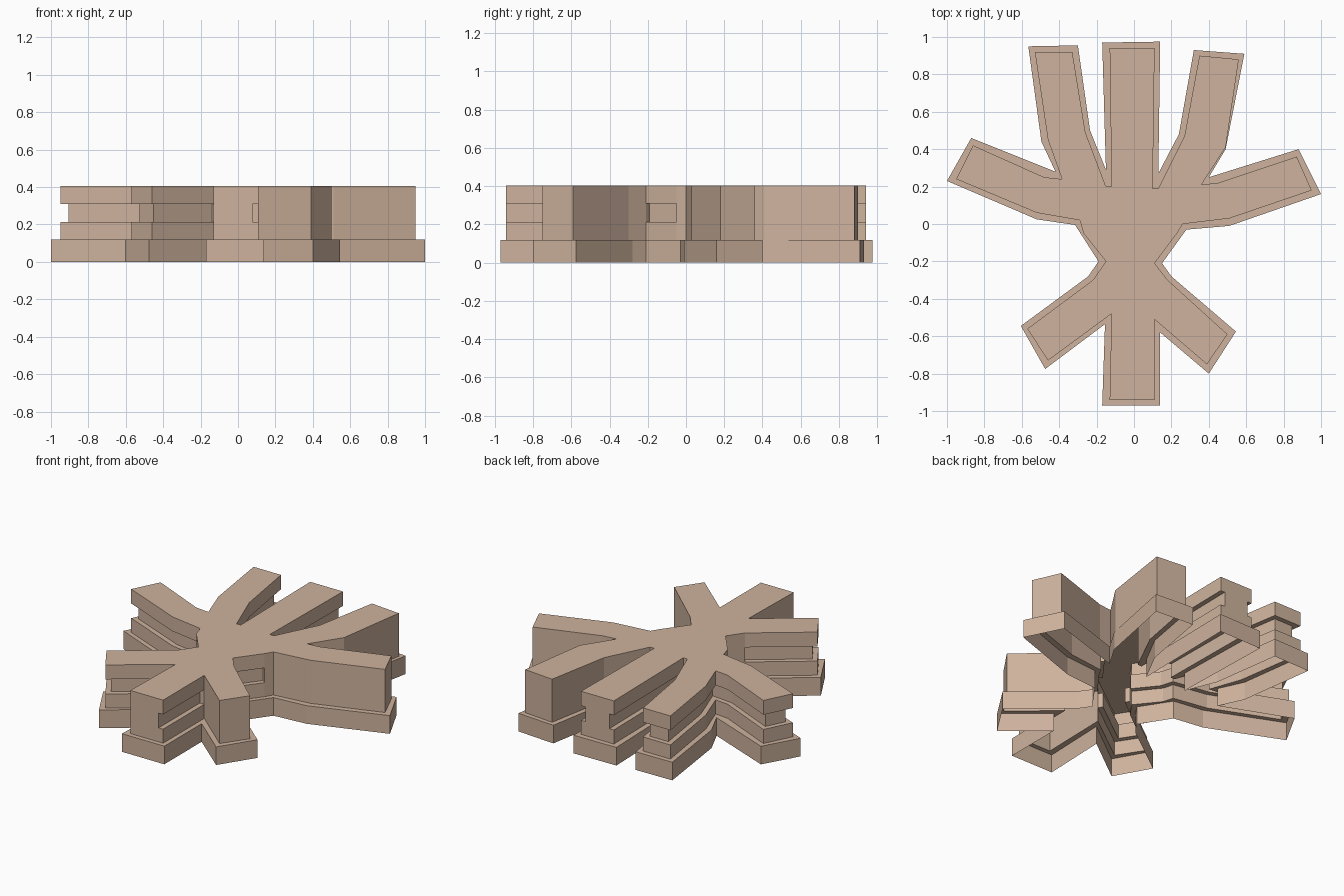
import bpy, bmesh
from mathutils import Vector

if "Cube" in bpy.data.objects:
    bpy.data.objects.remove(bpy.data.objects["Cube"])

# Plan outlines in hundredths, clockwise from the north wing
BASE = [(-17, 97), (14, 97.5), (13, 27), (24, 48), (32, 93), (59, 91), (49, 40), (40, 25),
        (88, 40), (100, 16), (51, -1), (28, -3), (15, -21), (20, -28), (54.5, -57.5),
        (40, -80), (14, -58), (14, -97), (-17, -97), (-15.5, -53.5), (-47.5, -77.5),
        (-60.5, -54.5), (-24.5, -28), (-19, -20), (-31.5, -.5), (-52, 2.5), (-100, 23),
        (-87, 46), (-42, 28), (-49.5, 44), (-56.5, 95), (-30, 95.5), (-23.5, 50), (-15, 29)]
# Upper outline: runs of points, flagged by whether the edges starting there are grooved
UPPER = [
    (0, [(-13, 94)]),
    (1, [(11, 94)]),
    (0, [(10, 19), (13, 19), (27, 47), (35, 90), (56, 88), (49, 41), (36, 21), (45, 22),
         (87, 36), (95, 18), (51, 3), (26, 0)]),
    (1, [(23, -5)]),
    (0, [(11, -21), (18, -30), (50, -59), (39, -75)]),
    (1, [(11, -51)]),
    (0, [(11, -94), (-13, -94)]),
    (1, [(-12, -48), (-46, -73), (-57, -56)]),
    (0, [(-22, -30)]),
    (1, [(-15, -20), (-27, -5), (-29, 2), (-52, 6), (-95, 24), (-86, 42), (-48, 25),
         (-38.5, 24), (-46, 45), (-53, 92), (-33, 92), (-26, 49)]),
    (0, [(-15, 20)]),
    (1, [(-12, 20)]),
]
Z0, Z1, Z2, Z3, Z4 = 0, 0.12, 0.213, 0.31, 0.405
DEPTH = 0.032

vec = lambda p: Vector((p[0] / 100, p[1] / 100))
base = [vec(p) for p in BASE]
upper = [vec(p) for _, run in UPPER for p in run]
groove = [g for g, run in UPPER for _ in run]
n = len(upper)

mat = bpy.data.materials.new("tan")
mat.diffuse_color = (0.62, 0.45, 0.34, 1)
mat.use_nodes = True
mat.node_tree.nodes["Principled BSDF"].inputs["Base Color"].default_value = mat.diffuse_color


def face(bm, pts):
    return bm.faces.new([bm.verts.new(p) for p in pts])


def wall(bm, a, b, lo, hi):
    face(bm, [(*a, lo), (*a, hi), (*b, hi), (*b, lo)])


def loop_walls(bm, loop, lo, hi):
    for i, a in enumerate(loop):
        wall(bm, a, loop[(i + 1) % len(loop)], lo, hi)


def finish(bm, name):
    bmesh.ops.remove_doubles(bm, verts=bm.verts, dist=1e-5)
    me = bpy.data.meshes.new(name)
    bm.to_mesh(me)
    bm.free()
    me.materials.append(mat)
    ob = bpy.data.objects.new(name, me)
    bpy.context.collection.objects.link(ob)


# Ground storey, open underneath, with a ledge around the upper block
bm = bmesh.new()
edges = []
for loop in (base, upper):
    vs = [bm.verts.new((*p, Z1)) for p in loop]
    edges += [bm.edges.new((v, vs[(i + 1) % len(vs)])) for i, v in enumerate(vs)]
bmesh.ops.triangle_fill(bm, edges=edges, use_beauty=True, normal=(0, 0, 1))
for f in bm.faces:
    f.normal_update()
    if f.normal.z < 0:
        f.normal_flip()
loop_walls(bm, base, Z0, Z1)
finish(bm, "base_storey")

# Groove line: where each edge starts and ends at the recessed level
start, end = list(upper), [upper[(i + 1) % n] for i in range(n)]
dirs = [(upper[(i + 1) % n] - upper[i]).normalized() for i in range(n)]
norm = [Vector((d.y, -d.x)) for d in dirs]
for i in range(n):
    j, v = i - 1, upper[i]
    if groove[i] and groove[j]:
        start[i] = end[j] = v + (norm[i] + norm[j]) * DEPTH / (1 + norm[i].dot(norm[j]))
    elif groove[i] or groove[j]:
        g = i if groove[i] else j
        t = -dirs[j] if g == i else dirs[i]
        k = t.dot(norm[g])
        if k > 0.5:      # outside corner: the groove runs out through the plain face
            start[i] = end[j] = v + t * DEPTH / k
        elif g == i:     # otherwise the groove stops square
            start[i] = v + norm[i] * DEPTH
        else:
            end[j] = v + norm[j] * DEPTH

# Upper block: two bands with the recessed groove between, and a flat roof
bm = bmesh.new()
loop_walls(bm, upper, Z1, Z2)
loop_walls(bm, upper, Z3, Z4)
for i in range(n):
    a, b = upper[i], upper[(i + 1) % n]
    wall(bm, start[i], end[i], Z2, Z3)
    if (end[i - 1] - start[i]).length > 1e-4:
        wall(bm, end[i - 1], start[i], Z2, Z3)
    if groove[i]:
        ring = [a, b, end[i], start[i]]
        face(bm, [(*p, Z3) for p in ring])
        face(bm, [(*p, Z2) for p in reversed(ring)])
face(bm, [(*p, Z4) for p in reversed(upper)])
finish(bm, "upper_storeys")
